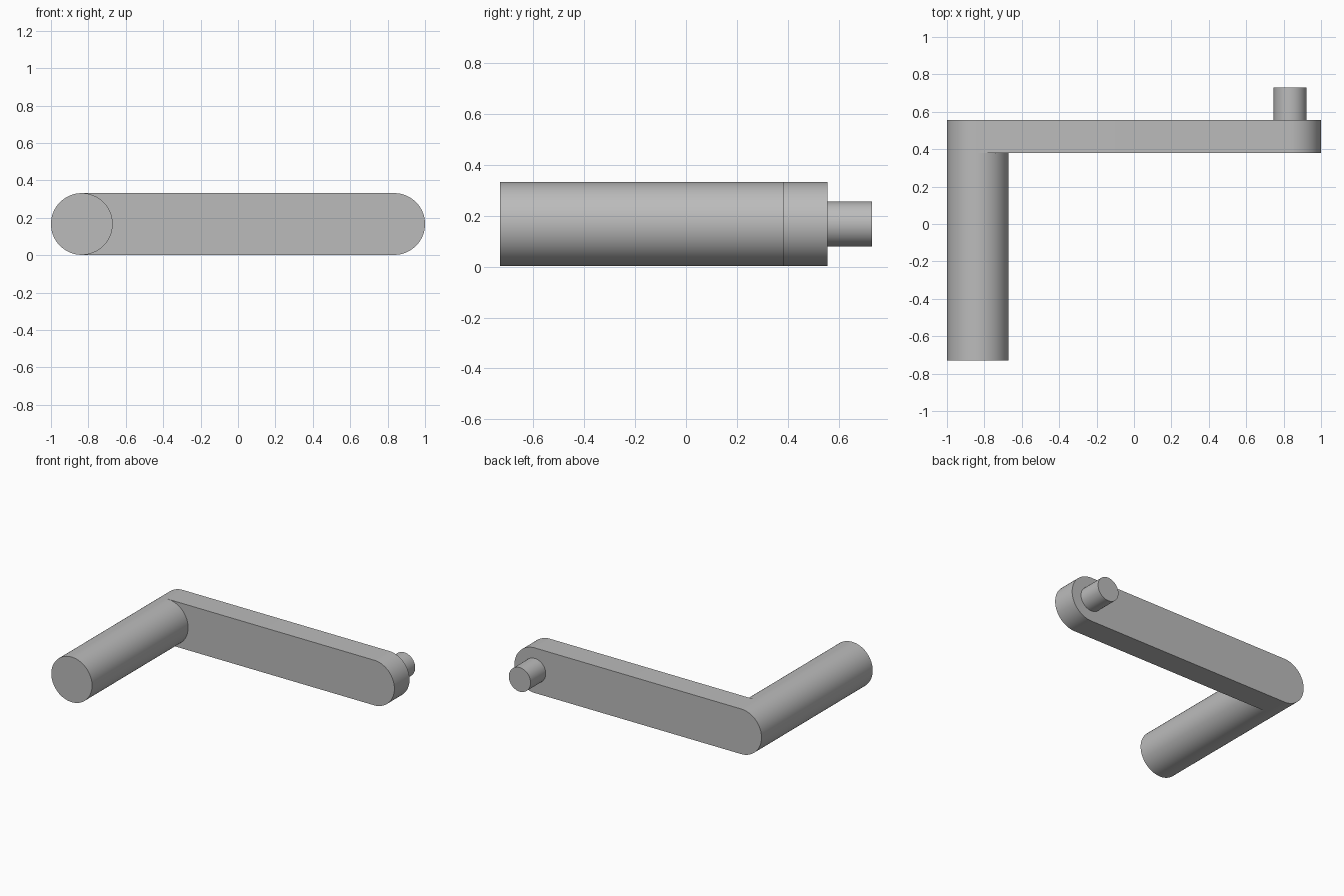
import bpy, bmesh, math

RADIUS = 0.165   # handle and arm end radius
MID_Z = 0.167    # height of all axes
END_X = 0.835    # arm end centres at -END_X and +END_X
SEGMENTS = 96

old = bpy.data.objects.get("Cube")
if old:
    bpy.data.objects.remove(old, do_unlink=True)

grey = bpy.data.materials.new("plain grey")
grey.use_nodes = True
colour = (0.5, 0.5, 0.5, 1)
grey.diffuse_color = colour
grey.node_tree.nodes["Principled BSDF"].inputs["Base Color"].default_value = colour


def rounded_bar(name, x_left, x_right, radius, y_front, y_back):
    """Extrude a round-ended outline along y; equal x values give a cylinder."""
    bm = bmesh.new()
    outline = []
    half = SEGMENTS // 2
    for centre, start in ((x_right, -math.pi / 2), (x_left, math.pi / 2)):
        for i in range(half + (x_left != x_right)):
            a = start + math.pi * i / half
            outline.append(bm.verts.new((centre + radius * math.cos(a), y_front,
                                         MID_Z + radius * math.sin(a))))
    face = bm.faces.new(outline)
    extruded = bmesh.ops.extrude_face_region(bm, geom=[face], use_keep_orig=True)
    moved = [g for g in extruded["geom"] if isinstance(g, bmesh.types.BMVert)]
    bmesh.ops.translate(bm, verts=moved, vec=(0, y_back - y_front, 0))
    bmesh.ops.recalc_face_normals(bm, faces=bm.faces)
    mesh = bpy.data.meshes.new(name)
    bm.to_mesh(mesh)
    bm.free()
    mesh.materials.append(grey)
    obj = bpy.data.objects.new(name, mesh)
    bpy.context.collection.objects.link(obj)
    bpy.ops.object.select_all(action="DESELECT")
    obj.select_set(True)
    bpy.context.view_layer.objects.active = obj
    bpy.ops.object.shade_smooth_by_angle(angle=math.radians(30))
    return obj


# Flat crank arm with round ends
rounded_bar("crank_arm", -END_X, END_X, RADIUS, 0.38, 0.555)
# Hand grip standing off the front of the arm
rounded_bar("handle", -END_X, -END_X, RADIUS, -0.73, 0.38)
# Short drive pin at the back of the other end
rounded_bar("drive_pin", END_X, END_X, 0.088, 0.555, 0.73)
